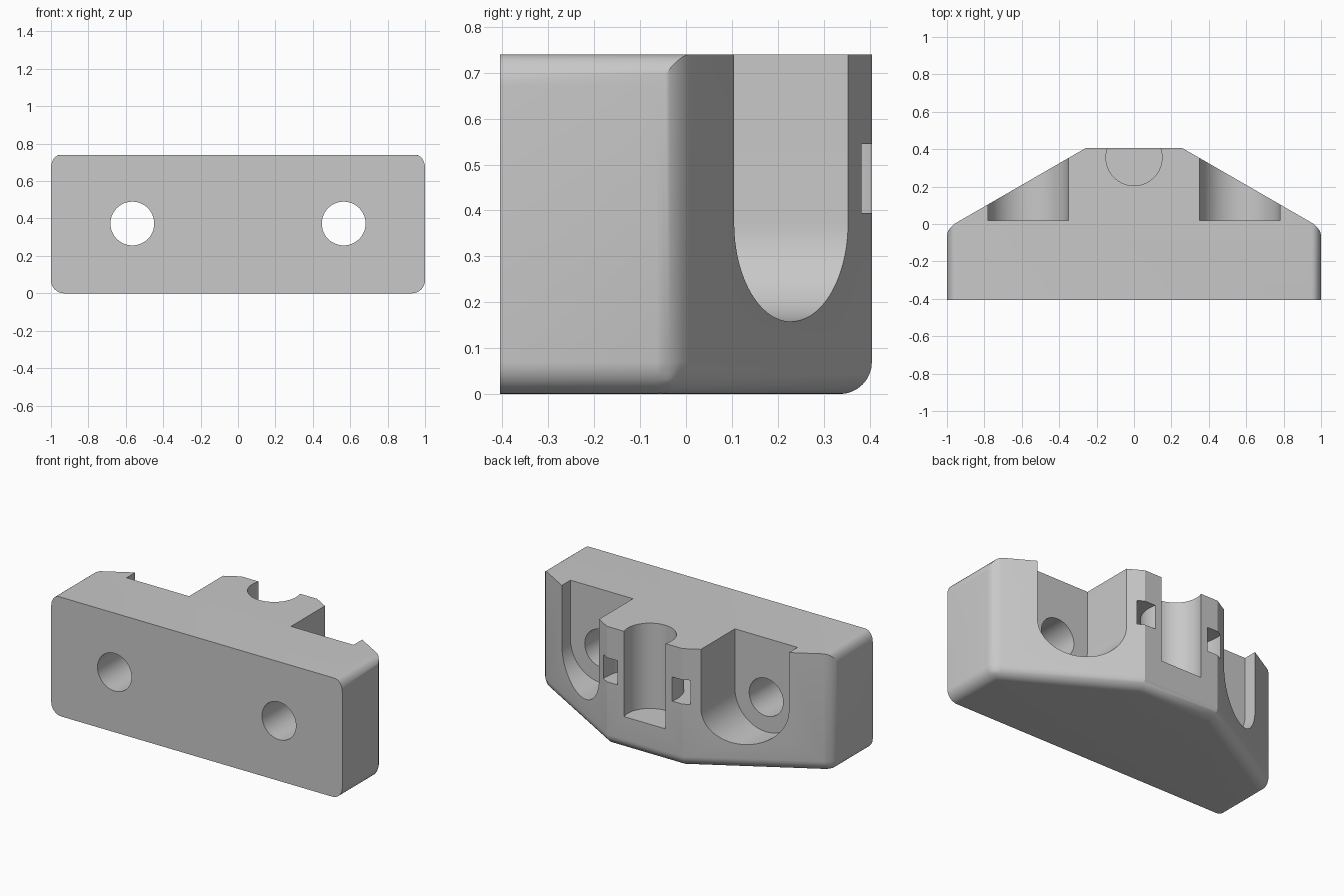
import bpy, bmesh
from math import cos, sin, radians
from mathutils import Vector

if "Cube" in bpy.data.objects:
    bpy.data.objects.remove(bpy.data.objects["Cube"])

HEIGHT, FRONT, BACK = 0.74, -0.405, 0.405
ROUND = 0.07
SCREW_X, SCREW_Z = 0.565, 0.373
BORE_Y = 0.355

grey = bpy.data.materials.new("light grey plastic")
grey.use_nodes = True
colour = (0.58, 0.58, 0.58, 1)
grey.diffuse_color = colour
grey.node_tree.nodes["Principled BSDF"].inputs["Base Color"].default_value = colour


def arc(cx, cy, r, start, end, steps=48):
    angles = [radians(start + (end - start) * i / steps) for i in range(steps + 1)]
    return [(cx + r * cos(a), cy + r * sin(a)) for a in angles]


def prism(name, outline, low, high, axis="Z"):
    """Extrude a 2D outline along Z (outline in x, y) or Y (outline in x, z)."""
    bm = bmesh.new()
    place = (lambda u, v: (u, v, low)) if axis == "Z" else (lambda u, v: (u, low, v))
    step = Vector((0, 0, high - low)) if axis == "Z" else Vector((0, high - low, 0))
    face = bm.faces.new([bm.verts.new(place(u, v)) for u, v in outline])
    new = bmesh.ops.extrude_face_region(bm, geom=[face])["geom"]
    bmesh.ops.translate(bm, vec=step, verts=[g for g in new if isinstance(g, bmesh.types.BMVert)])
    bmesh.ops.recalc_face_normals(bm, faces=bm.faces)
    mesh = bpy.data.meshes.new(name)
    bm.to_mesh(mesh)
    bm.free()
    mesh.materials.append(grey)
    obj = bpy.data.objects.new(name, mesh)
    bpy.context.collection.objects.link(obj)
    return obj


# Tapered mounting block
half = [(1, FRONT), (1, -0.022), (0.26, BACK)]
block = prism("mounting_block", half + [(-x, y) for x, y in reversed(half)], 0, HEIGHT)

# Rounded ends, end corners and lower back edges
weights = block.data.attributes.new("bevel_weight_edge", "FLOAT", "EDGE")
for edge in block.data.edges:
    a, b = (block.data.vertices[i].co for i in edge.vertices)
    on_end = abs(a.x) > 0.99 and abs(b.x) > 0.99 and a.x * b.x > 0
    upright = abs(a.z - b.z) > 0.1
    at_front = a.y < FRONT + 0.01 and b.y < FRONT + 0.01
    at_bottom = a.z < 0.01 and b.z < 0.01
    if at_front:
        continue
    if upright and on_end:
        weights.data[edge.index].value = 0.58
    elif not upright and (on_end or at_bottom):
        weights.data[edge.index].value = 1.0
bevel = block.modifiers.new("rounding", "BEVEL")
bevel.limit_method = "WEIGHT"
bevel.width = ROUND
bevel.segments = 8

# Screw holes with open-topped recesses
cutters = []
for side in (-1, 1):
    x = side * SCREW_X
    recess = arc(x, SCREW_Z, 0.215, 180, 360) + [(x + 0.215, 1), (x - 0.215, 1)]
    cutters.append(prism("recess_cutter", recess, 0.02, 0.6, "Y"))
    hole = arc(x, SCREW_Z, 0.117, 0, 360)[:-1]
    cutters.append(prism("hole_cutter", hole, -0.6, 0.3, "Y"))

# Upright rod socket, open at the back and top
cutters.append(prism("socket_cutter", arc(0, BORE_Y, 0.15, 0, 360, 64)[:-1], 0.21, 1))

# Curved strap channel around the socket
channel = arc(0, BORE_Y, 0.3, 150, 390) + arc(0, BORE_Y, 0.193, 390, 150)
cutters.append(prism("channel_cutter", channel, 0.395, 0.545))

for cutter in cutters:
    cutter.hide_render = True
    cut = block.modifiers.new(cutter.name, "BOOLEAN")
    cut.operation = "DIFFERENCE"
    cut.solver = "EXACT"
    cut.object = cutter

# Bake the cuts and shade
bpy.ops.object.select_all(action="DESELECT")
block.select_set(True)
bpy.context.view_layer.objects.active = block
for name in [m.name for m in block.modifiers]:
    bpy.ops.object.modifier_apply(modifier=name)
for cutter in cutters:
    bpy.data.objects.remove(cutter)
bpy.ops.object.shade_smooth_by_angle(angle=radians(25))
